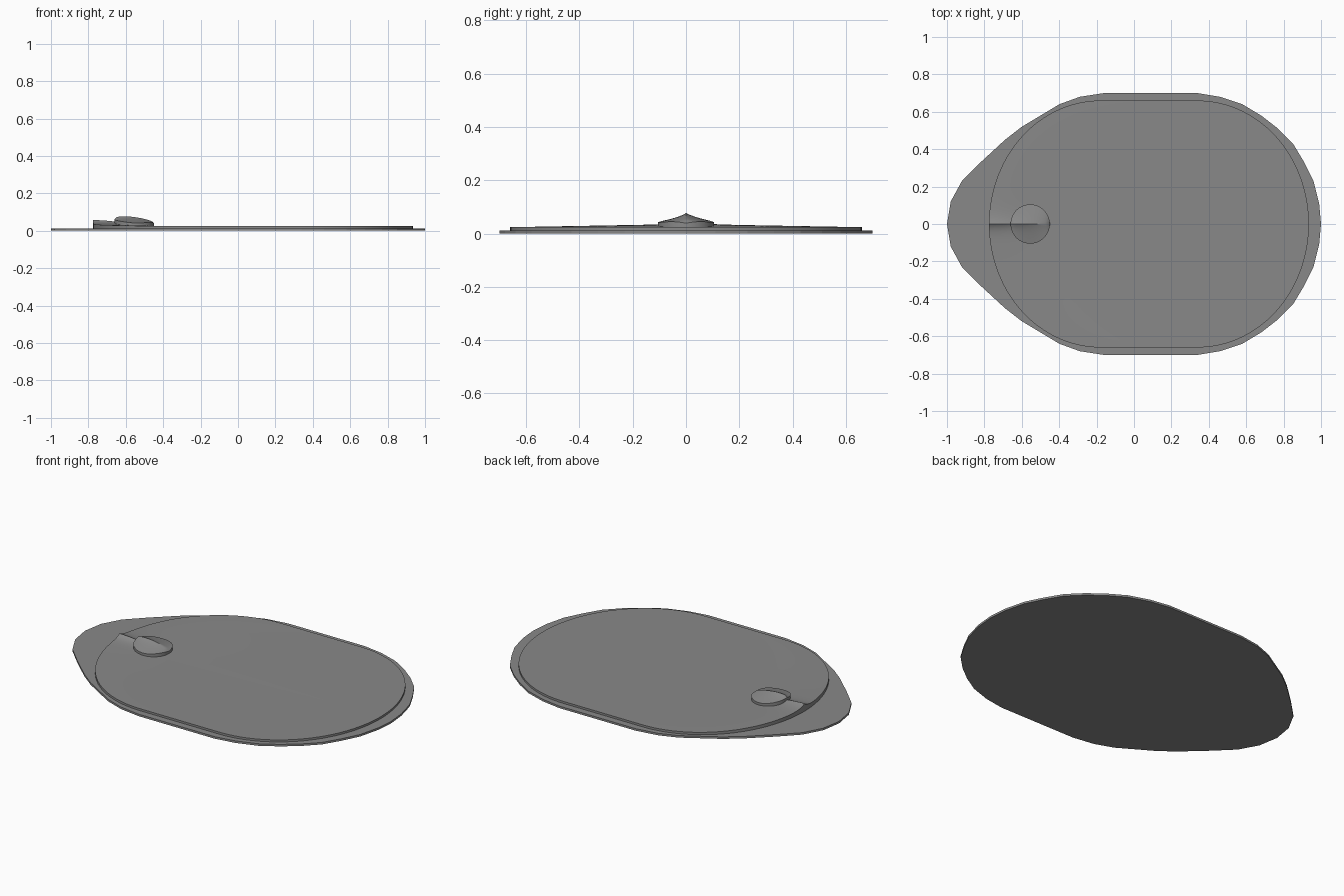
import bpy, bmesh
from math import sin, cos, pi, sqrt, exp, radians

cube = bpy.data.objects.get("Cube")
if cube:
    bpy.data.objects.remove(cube, do_unlink=True)

grey = bpy.data.materials.new("plain_grey")
grey.use_nodes = True
colour = (0.25, 0.25, 0.25, 1)
grey.diffuse_color = colour
grey.node_tree.nodes["Principled BSDF"].inputs["Base Color"].default_value = colour

BASE_TOP, MAT_TOP = 0.012, 0.024
HALF_W, END_R, LEFT_C, RIGHT_C = 0.66, 0.595, -0.18, 0.34
DISC_X, DISC_R = -0.555, 0.105


def finish(name, bm, smooth=True):
    bmesh.ops.recalc_face_normals(bm, faces=bm.faces)
    mesh = bpy.data.meshes.new(name)
    bm.to_mesh(mesh)
    bm.free()
    mesh.materials.append(grey)
    if smooth:
        mesh.shade_smooth()
        mesh.set_sharp_from_angle(angle=radians(30))
    obj = bpy.data.objects.new(name, mesh)
    bpy.context.collection.objects.link(obj)


def end_reach(y):
    return END_R * sqrt(max(0, 1 - (y / HALF_W) ** 2))


def mat_height(x, y):
    # Gentle rise towards the narrow end, with a pinched ridge in the middle
    d = min(1, max(0, (x - LEFT_C + end_reach(y)) / 0.36))
    fade = 1 - d * d * (3 - 2 * d)
    pinch = exp(-abs(y) / (0.04 if y > 0 else 0.028))
    return MAT_TOP + fade * (0.012 * (1 - abs(y) / HALF_W) + 0.021 * pinch)


# Base plate: mirrored half outline, narrower at one end
half = [(1, 0), (.99, .11), (.96, .23), (.91, .33), (.85, .43), (.77, .51),
        (.68, .58), (.58, .64), (.46, .68), (.34, .70), (-.16, .70),
        (-.29, .68), (-.40, .64), (-.50, .58), (-.60, .52), (-.69, .45),
        (-.82, .33), (-.92, .23), (-.98, .12), (-1, 0)]
outline = half + [(x, -y) for x, y in reversed(half[1:-1])]
bm = bmesh.new()
bottom = [bm.verts.new((x, y, 0)) for x, y in outline]
top = [bm.verts.new((x, y, BASE_TOP)) for x, y in outline]
bm.faces.new(bottom)
bm.faces.new(top)
for i in range(len(outline)):
    j = (i + 1) % len(outline)
    bm.faces.new((bottom[i], bottom[j], top[j], top[i]))
finish("base_plate", bm, smooth=False)

# Raised mat: rows across the oval, closer together near the ridge
ys = {round(HALF_W * sin(radians(a * 3)), 4) for a in range(-30, 31)}
ys = sorted(ys | {round(i * 0.008, 4) for i in range(-15, 16)})
bm = bmesh.new()
rows = []
for y in ys:
    left, right = LEFT_C - end_reach(y), RIGHT_C + end_reach(y)
    xs = [left + 0.36 * i / 16 for i in range(17)] + [right]
    rows.append([bm.verts.new((x, y, mat_height(x, y))) for x in xs])
for a, b in zip(rows, rows[1:]):
    for i in range(len(a) - 1):
        bm.faces.new((a[i], a[i + 1], b[i + 1], b[i]))
rim = [e for e in bm.edges if e.is_boundary]
skirt = bmesh.ops.extrude_edge_only(bm, edges=rim)["geom"]
for v in skirt:
    if isinstance(v, bmesh.types.BMVert):
        v.co.z = BASE_TOP
finish("raised_mat", bm)

# Round button draped over the end of the ridge
SIDES, RINGS = 48, 10
bm = bmesh.new()


def button_point(r, k):
    dx, y = r * cos(2 * pi * k / SIDES), r * sin(2 * pi * k / SIDES)
    crown = sqrt(max(0, 1 - (dx / DISC_R) ** 2)) * (1 - abs(y) / DISC_R)
    x = DISC_X + dx
    return bm.verts.new((x, y, mat_height(x, y) + 0.014 + 0.024 * crown))


centre = button_point(0, 0)
rings = [[button_point(DISC_R * n / RINGS, k) for k in range(SIDES)]
         for n in range(1, RINGS + 1)]
rings.append([bm.verts.new((v.co.x, v.co.y, mat_height(v.co.x, v.co.y) - 0.003))
              for v in rings[-1]])
for k in range(SIDES):
    j = (k + 1) % SIDES
    bm.faces.new((centre, rings[0][k], rings[0][j]))
    for a, b in zip(rings, rings[1:]):
        bm.faces.new((a[k], b[k], b[j], a[j]))
finish("round_button", bm)
